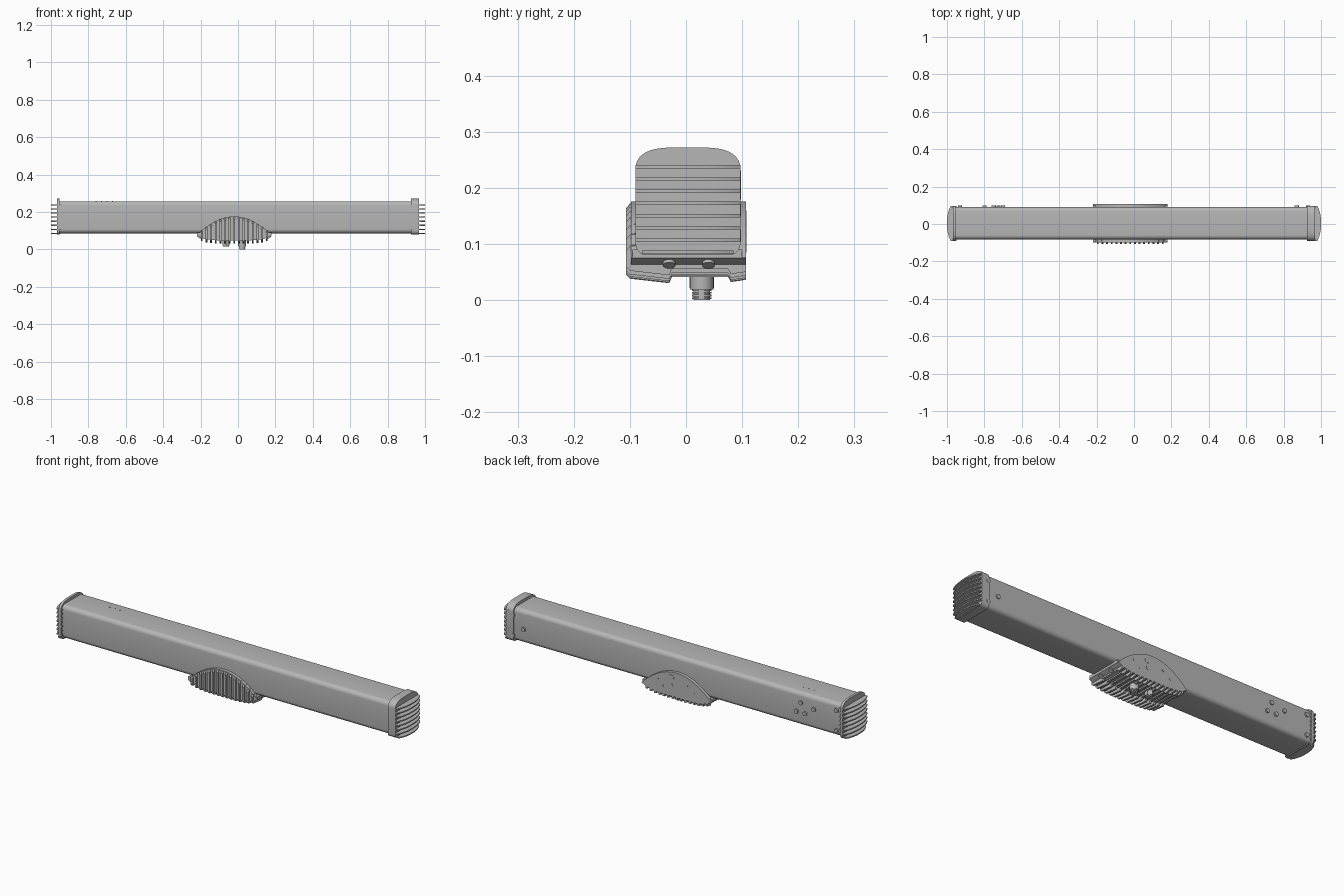
import bpy, bmesh, math
from mathutils import Vector

old = bpy.data.objects.get("Cube")
if old:
    bpy.data.objects.remove(old, do_unlink=True)

grey = bpy.data.materials.new("satin_grey")
grey.use_nodes = True
COLOUR = (0.47, 0.47, 0.47, 1)
grey.diffuse_color = COLOUR
grey.node_tree.nodes["Principled BSDF"].inputs["Base Color"].default_value = COLOUR


def finish(name, bm):
    bmesh.ops.recalc_face_normals(bm, faces=bm.faces)
    mesh = bpy.data.meshes.new(name)
    bm.to_mesh(mesh)
    bm.free()
    mesh.materials.append(grey)
    ob = bpy.data.objects.new(name, mesh)
    bpy.context.collection.objects.link(ob)
    return ob


def add_prism(bm, pts, axis, a, b):
    """Extrude a closed 2D outline along an axis from a to b."""
    def place(p, t):
        return {"X": (t, p[0], p[1]), "Y": (p[0], t, p[1]), "Z": (p[0], p[1], t)}[axis]
    low = [bm.verts.new(place(p, a)) for p in pts]
    high = [bm.verts.new(place(p, b)) for p in pts]
    bm.faces.new(low)
    bm.faces.new(high)
    n = len(pts)
    for i in range(n):
        j = (i + 1) % n
        bm.faces.new((low[i], low[j], high[j], high[i]))


def prism(name, pts, axis, a, b):
    bm = bmesh.new()
    add_prism(bm, pts, axis, a, b)
    return finish(name, bm)


def rounded(x0, x1, y0, y1, r, n=6):
    pts = []
    corners = [(x1 - r, y1 - r), (x0 + r, y1 - r), (x0 + r, y0 + r), (x1 - r, y0 + r)]
    for k, (cx, cy) in enumerate(corners):
        for i in range(n + 1):
            t = math.pi / 2 * (k + i / n)
            pts.append((cx + r * math.cos(t), cy + r * math.sin(t)))
    return pts


def rod(name, p, direction, r, length, sides=20):
    """Cylinder centred on p, pointing along direction."""
    bm = bmesh.new()
    bmesh.ops.create_cone(bm, cap_ends=True, segments=sides, radius1=r, radius2=r, depth=length)
    ob = finish(name, bm)
    ob.rotation_euler = Vector(direction).to_track_quat("Z", "Y").to_euler()
    ob.location = p
    return ob


def boolean(ob, cutter, operation):
    mod = ob.modifiers.new("cut", "BOOLEAN")
    mod.operation, mod.object, mod.solver = operation, cutter, "EXACT"
    bpy.context.view_layer.objects.active = ob
    bpy.ops.object.modifier_apply(modifier=mod.name)
    bpy.data.objects.remove(cutter, do_unlink=True)


# Long housing
prism("housing", rounded(-0.082, 0.091, 0.086, 0.257, 0.022), "X", -0.965, 0.95)

# End caps
CY, HW = 0.0035, 0.0935


def arch(base):
    """Crowned top edge with straight sides down to base."""
    pts = []
    for i in range(25):
        u = math.sin(math.pi * (i / 24 - 0.5))
        pts.append((CY - u * HW, 0.235 + 0.037 * math.sqrt(max(0, 1 - u ** 4))))
    return pts + [(CY - HW, base), (CY + HW, base)]


cap_section = arch(0.1)[:25]
for k in range(2):
    for i in range(6):
        t = math.pi + math.pi / 2 * (k + i / 5)
        cap_section.append((CY + (2 * k - 1) * (HW - 0.02) + 0.02 * math.cos(t),
                            0.1 + 0.02 * math.sin(t)))

caps = [("right", -1, 0.80, 0.955, (-0.945, -0.855, 0.015, 0.076)),
        ("left", 1, 0.765, 0.925, (0.79, 0.885, -0.02, 0.05))]
for side, s, inner, start, pocket in caps:
    prism(side + "_cap", cap_section, "X", s * start, s * 0.968)

    # Crowned hood, rounded in plan, with a shallow pocket
    hood = prism(side + "_hood", arch(0.238), "X", s * (inner - 0.05), s * 1.05)
    xs = sorted((s * inner, s * 1.1))
    boolean(hood, prism("plan_cutter", rounded(xs[0], xs[1], CY - HW - 0.001,
                                               CY + HW + 0.001, 0.05, 10), "Z", 0.1, 0.4), "INTERSECT")
    nose = [(s * 0.6, CY - HW - 0.01)]
    nose += [(s * (0.985 - 0.012 * u * u), CY + u * (HW + 0.01)) for u in [i / 8 - 1 for i in range(17)]]
    nose.append((s * 0.6, CY + HW + 0.01))
    boolean(hood, prism("nose_cutter", nose, "Z", 0.1, 0.4), "INTERSECT")
    boolean(hood, prism("pocket_cutter", rounded(*pocket, 0.012), "Z", 0.261, 0.3), "DIFFERENCE")

    # Stacked cooling fins with a bowed outer edge
    bm = bmesh.new()
    for i in range(8):
        z = 0.085 + i * 0.0218
        w = HW - (0.012 if i == 0 else 0)
        fin = [(s * 0.95, CY - w)]
        fin += [(s * (1 - 0.02 * abs(u) ** 2.5), CY + u * w) for u in [j / 8 - 1 for j in range(17)]]
        fin.append((s * 0.95, CY + w))
        add_prism(bm, fin, "Z", z - 0.003, z + 0.003)
    finish(side + "_end_fins", bm)

# Mounting bracket: lens-shaped plates, belly and wrap-around fins
BX, BW = -0.02, 0.2


def top_z(u):
    return 0.075 + 0.1 * (1 - u * u)


def low_z(u):
    return 0.048 + 0.027 * abs(u) ** 5


steps = [i / 14 - 1 for i in range(29)]
lens = [(BX + u * BW, top_z(u) + 0.001) for u in steps]
lens += [(BX + u * BW, low_z(u)) for u in reversed(steps)]
prism("bracket_front_plate", lens, "Y", -0.098, -0.08)
prism("bracket_back_plate", lens, "Y", 0.088, 0.107)
belly = [(BX + u * BW, low_z(u)) for u in steps] + [(BX + BW, 0.09), (BX - BW, 0.09)]
prism("bracket_belly", belly, "Y", -0.095, 0.1)

bm = bmesh.new()
for i in range(15):
    x = BX + (i - 7) * 0.0248
    u = (x - BX) / BW
    t, b = top_z(u), 0.025 * u ** 4
    fin = [(-0.085, t), (-0.1, t - 0.003), (-0.107, t - 0.012), (-0.107, 0.045 + b), (-0.1, 0.038 + b),
           (-0.03, 0.03 + b), (-0.025, 0.041 + b), (0.075, 0.041 + b), (0.08, 0.032 + b),
           (0.107, 0.036 + b), (0.107, 0.078), (-0.085, 0.078)]
    add_prism(bm, fin, "X", x - 0.005, x + 0.005)
finish("bracket_fins", bm)

# Screws on the sloping bracket ends
for s in (-1, 1):
    for y in (-0.03, 0.04):
        rod("bracket_end_screw", (BX + s * 0.186, y, 0.067), (s * 0.5, 0, -0.85), 0.011, 0.012)

# Cable connectors below the bracket
rod("cable_gland", (-0.065, 0.028, 0.036), (0, 0, 1), 0.022, 0.03, 6)
rod("cable_gland_tip", (-0.065, 0.028, 0.03), (0, 0, 1), 0.016, 0.028)
rod("plug_collar", (0.022, 0.028, 0.035), (0, 0, 1), 0.021, 0.032, 24)
rod("plug_core", (0.022, 0.028, 0.025), (0, 0, 1), 0.015, 0.05, 24)
for i in range(4):
    rod("plug_thread", (0.022, 0.028, 0.003 + i * 0.005), (0, 0, 1), 0.0175, 0.003, 24)

# Screws on the back of the housing
back = (0, 1, 0)
for x, z in [(0.93, 0.22), (0.93, 0.115), (0.87, 0.16), (-0.93, 0.22), (-0.93, 0.115),
             (-0.70, 0.155), (-0.725, 0.205), (-0.75, 0.155), (-0.80, 0.19)]:
    rod("back_screw", (x, 0.092, z), back, 0.011, 0.012)

# Fittings on the back of the bracket
for x, z, r in [(0.01, 0.145, 0.015), (0.01, 0.105, 0.009), (0.09, 0.12, 0.006),
                (-0.08, 0.125, 0.006), (0.06, 0.09, 0.005), (-0.12, 0.095, 0.005)]:
    rod("bracket_back_stud", (x, 0.1065, z), back, r, 0.003)

# Indicator dots on top
for i in range(4):
    rod("indicator_dot", (-0.76 + i * 0.03, 0.032, 0.257), (0, 0, 1), 0.003, 0.002, 10)

# Smooth curved surfaces, keep edges sharp
bpy.ops.object.select_all(action="DESELECT")
for ob in bpy.context.collection.objects:
    if ob.type == "MESH" and grey.name in ob.data.materials:
        ob.select_set(True)
        bpy.context.view_layer.objects.active = ob
bpy.ops.object.shade_smooth_by_angle(angle=math.radians(35))
